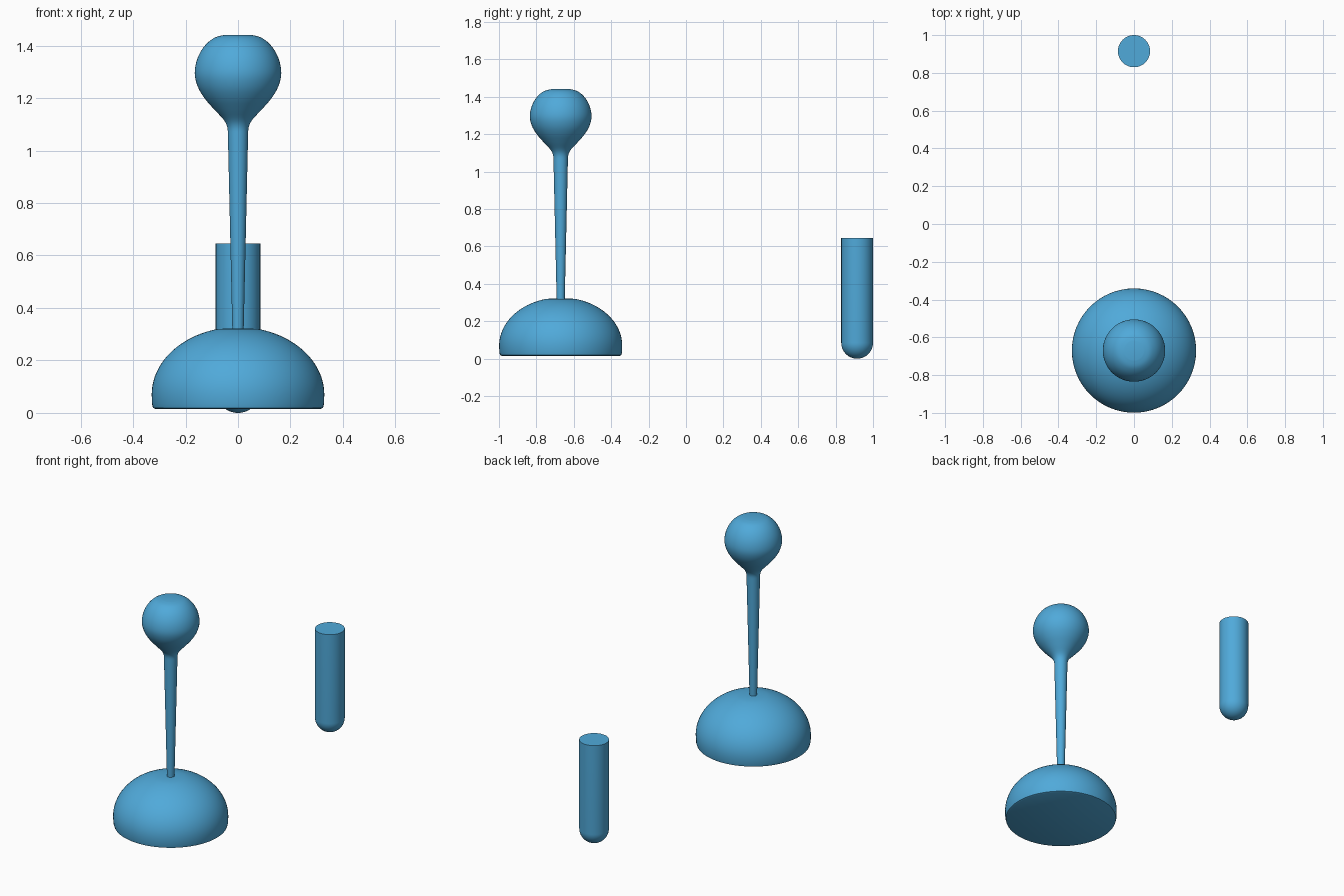
import bpy, bmesh, math
from mathutils import Vector

if "Cube" in bpy.data.objects:
    bpy.data.objects.remove(bpy.data.objects["Cube"])


def smooth_profile(pts, steps=4):
    """Catmull-Rom curve through (radius, z) points."""
    p = [Vector(q) for q in pts]
    p = [p[0]] + p + [p[-1]]
    out = []
    for i in range(1, len(p) - 2):
        a, b, c, d = p[i - 1:i + 3]
        for k in range(steps):
            t = k / steps
            out.append(0.5 * (2 * b + (c - a) * t + (2 * a - 5 * b + 4 * c - d) * t * t
                              + (3 * b - a - 3 * c + d) * t ** 3))
    return out + [p[-1]]


def lathe(name, profile, y, mat, segs=64):
    """Revolve (radius, z) rings about a vertical axis and cap both ends."""
    bm = bmesh.new()
    rings = []
    for r, z in profile:
        rings.append([bm.verts.new((r * math.cos(2 * math.pi * i / segs),
                                    r * math.sin(2 * math.pi * i / segs), z))
                      for i in range(segs)])
    for lo, hi in zip(rings, rings[1:]):
        for i in range(segs):
            j = (i + 1) % segs
            bm.faces.new((lo[i], lo[j], hi[j], hi[i]))
    bm.faces.new(rings[0][::-1])
    bm.faces.new(rings[-1])
    bmesh.ops.recalc_face_normals(bm, faces=bm.faces)
    me = bpy.data.meshes.new(name)
    bm.to_mesh(me)
    bm.free()
    ob = bpy.data.objects.new(name, me)
    ob.location.y = y
    bpy.context.collection.objects.link(ob)
    me.materials.append(mat)
    bpy.context.view_layer.objects.active = ob
    ob.select_set(True)
    bpy.ops.object.shade_smooth_by_angle(angle=math.radians(50))
    ob.select_set(False)
    return ob


blue = bpy.data.materials.new("blue")
blue.diffuse_color = (0.08, 0.4, 0.7, 1)
blue.use_nodes = True
blue.node_tree.nodes["Principled BSDF"].inputs["Base Color"].default_value = blue.diffuse_color

STAND_Y, TUBE_Y = -0.67, 0.915

# domed base: slightly rounded foot, elliptical dome, flattened crown
dome = [(0.315, 0.015), (0.324, 0.019), (0.328, 0.035)]
for i in range(21):
    a = math.radians(3.8 * i)
    dome.append((0.329 * math.cos(a), 0.07 + 0.257 * math.sin(a)))
dome.append((0.04, 0.322))
lathe("domed_base", dome, STAND_Y, blue)

# tapered stem flowing into the bulb, with a flattened top
bulb = smooth_profile([(0.0385, 1.06), (0.041, 1.09), (0.055, 1.118), (0.092, 1.158),
                       (0.128, 1.2), (0.154, 1.245), (0.165, 1.295), (0.155, 1.35),
                       (0.128, 1.398), (0.09, 1.43), (0.05, 1.441)])
lathe("stem_and_bulb", [(0.021, 0.29)] + [tuple(q) for q in bulb], STAND_Y, blue)

# separate round-bottomed cylinder with a flat top
R = 0.085
tube = [(R * math.sin(math.radians(a)), R - R * math.cos(math.radians(a)))
        for a in range(6, 91, 6)]
tube.append((R, 0.645))
lathe("round_bottom_cylinder", tube, TUBE_Y, blue)
